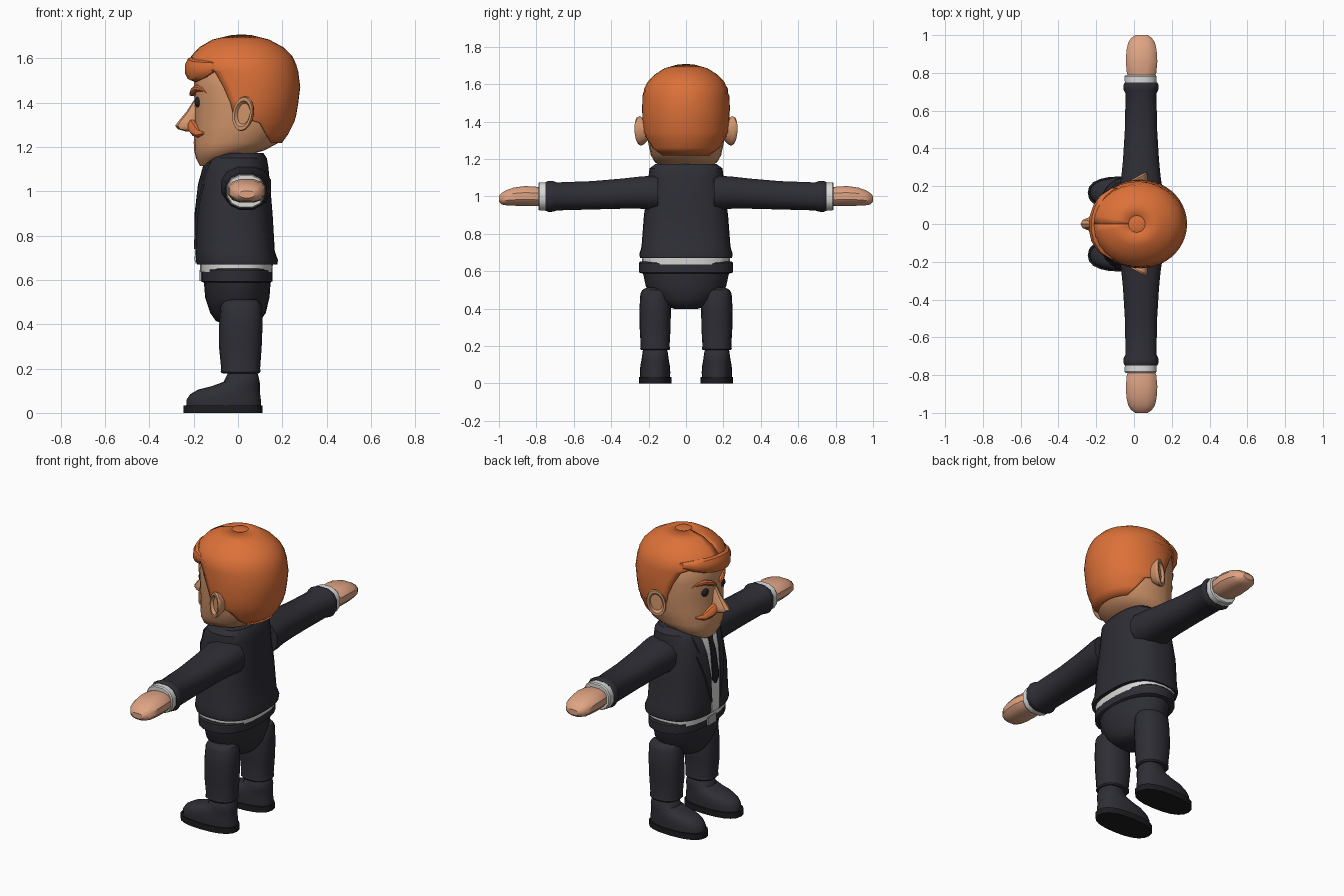
import bpy, bmesh, math
from mathutils import Vector, Matrix

def material(name, rgb):
    m = bpy.data.materials.new(name)
    m.diffuse_color = (*rgb, 1)
    return m

SUIT = material("suit charcoal", (0.027, 0.027, 0.036))
SOLE = material("sole black", (0.012, 0.012, 0.014))
WHITE = material("shirt white", (0.70, 0.70, 0.68))
HAND = material("hand skin", (0.74, 0.37, 0.23))
FACE = material("face skin", (0.66, 0.31, 0.15))
HAIR = material("ginger hair", (0.72, 0.165, 0.04))
EYE = material("eye black", (0.014, 0.015, 0.02))
BUCKLE = material("buckle grey", (0.40, 0.40, 0.40))

def finish(name, bm, mat, angle=35):
    bmesh.ops.recalc_face_normals(bm, faces=bm.faces)
    me = bpy.data.meshes.new(name)
    bm.to_mesh(me)
    bm.free()
    ob = bpy.data.objects.new(name, me)
    bpy.context.collection.objects.link(ob)
    me.materials.append(mat)
    bpy.ops.object.select_all(action='DESELECT')
    ob.select_set(True)
    bpy.context.view_layer.objects.active = ob
    bpy.ops.object.shade_smooth_by_angle(angle=math.radians(angle))
    return ob

def loft(name, rings, mat, closed=True, caps=True, angle=35):
    bm = bmesh.new()
    vs = [[bm.verts.new(p) for p in r] for r in rings]
    n = len(rings[0])
    for a, b in zip(vs, vs[1:]):
        for i in range(n if closed else n - 1):
            j = (i + 1) % n
            bm.faces.new((a[i], a[j], b[j], b[i]))
    if caps:
        bm.faces.new(vs[0])
        bm.faces.new(vs[-1])
    return finish(name, bm, mat, angle)

def spow(v, e):
    return math.copysign(abs(v) ** e, v)

def level(z, x0, x1, ry, cy=0, n=2, count=24):
    """Horizontal superellipse ring."""
    cx, rx = (x0 + x1) / 2, (x1 - x0) / 2
    ts = [2 * math.pi * i / count for i in range(count)]
    return [Vector((cx + rx * spow(math.cos(t), 2 / n),
                    cy + ry * spow(math.sin(t), 2 / n), z)) for t in ts]

def across(y, cx, cz, rx, rz, n=2, count=12):
    """Ring facing along y."""
    ts = [2 * math.pi * (i + 0.5) / count for i in range(count)]
    return [Vector((cx + rx * spow(math.cos(t), 2 / n), y,
                    cz + rz * spow(math.sin(t), 2 / n))) for t in ts]

# Jacket: z, front x, back x, half width
TORSO = [(.67, -.185, .178, .245), (.69, -.192, .18, .25), (.73, -.19, .166, .238),
         (.9, -.187, .156, .225), (1.03, -.172, .145, .205), (1.11, -.15, .137, .2),
         (1.15, -.125, .13, .195), (1.172, -.085, .115, .165)]
TN = 2.6
loft("jacket", [level(*r, n=TN, count=32) for r in TORSO], SUIT)
loft("shirt_hem", [level(.635, -.17, .155, .235, n=TN), level(.68, -.172, .158, .237, n=TN)], WHITE)

def front_x(y, z):
    for a, b in zip(TORSO, TORSO[1:]):
        if z <= b[0]:
            k = (z - a[0]) / (b[0] - a[0])
            x0, x1, ry = (a[i] + k * (b[i] - a[i]) for i in (1, 2, 3))
            return (x0 + x1) / 2 - (x1 - x0) / 2 * (1 - abs(y / ry) ** TN) ** (1 / TN)

def panel(name, rows, lift, mat):
    """Thin plate over the jacket front; rows are z, y from, y to."""
    rings = []
    for z, ya, yb in rows:
        ys = [ya + (yb - ya) * i / 6 for i in range(7)]
        rings.append([Vector((front_x(y, z) - lift, y, z)) for y in ys]
                     + [Vector((front_x(y, z) + .01, y, z)) for y in reversed(ys)])
    loft(name, rings, mat)

panel("shirt_front", [(.675, -.035, .035), (.69, -.035, .035), (.73, -.036, .036), (.9, -.045, .045),
                      (1.03, -.06, .06), (1.11, -.07, .07), (1.15, -.075, .075), (1.17, -.08, .08)],
      .004, WHITE)
panel("tie", [(.84, -.004, .004), (.87, -.03, .03), (.9, -.029, .029), (1.03, -.022, .022),
              (1.09, -.016, .016), (1.11, -.026, .026), (1.15, -.03, .03)], .009, EYE)
for s in (1, -1):
    panel("lapel", [(.74, s * .036, s * .04), (.9, s * .043, s * .085), (1.03, s * .056, s * .125),
                    (1.05, s * .058, s * .105), (1.11, s * .068, s * .12),
                    (1.16, s * .078, s * .11)], .009, SUIT)

# Hips, belt and buckle
loft("hips", [level(.398, -.06, .07, .06), level(.415, -.10, .10, .11), level(.45, -.125, .125, .165),
              level(.52, -.148, .142, .215), level(.6, -.155, .148, .232)], SUIT)
loft("belt", [level(.588, -.155, .147, .235, n=2.4), level(.594, -.167, .155, .25, n=2.4),
              level(.645, -.167, .155, .252, n=2.4), level(.652, -.158, .15, .245, n=2.4)], SUIT)
bm = bmesh.new()
bmesh.ops.create_cube(bm, size=1, matrix=Matrix.Translation((-.166, 0, .62))
                      @ Matrix.Diagonal((.016, .075, .05, 1)))
finish("belt_buckle", bm, BUCKLE)

for s in (1, -1):
    # Legs and shoes
    cy = s * .165
    loft("leg", [level(z, a, b, r, cy, 2.3, 16) for z, a, b, r in
                 [(.178, -.07, .095, .075), (.185, -.078, .102, .08), (.2, -.076, .1, .077),
                  (.3, -.086, .107, .083), (.4, -.085, .111, .084), (.48, -.078, .108, .079),
                  (.5, -.07, .1, .068), (.512, -.05, .08, .045)]], SUIT)
    loft("shoe", [level(z, a, b, r, cy, 2.3, 20) for z, a, b, r in
                  [(.03, -.234, .104, .08), (.06, -.232, .103, .081), (.085, -.215, .1, .08),
                   (.105, -.18, .1, .077), (.12, -.12, .099, .074), (.14, -.065, .098, .071),
                   (.175, -.048, .09, .066), (.185, -.04, .082, .058)]], SUIT)
    loft("sole", [level(z, -.245, .11, .087, cy, 2.4, 20) for z in (0, .034)], SOLE)

    # Sleeves, cuffs and hands
    loft("sleeve", [across(s * y, .037, z, a, b, 2.4) for y, z, a, b in
                    [(.15, 1.02, .115, .095), (.2, 1.02, .115, .092), (.25, 1.02, .107, .088),
                     (.34, 1.015, .098, .083), (.5, 1.006, .088, .078), (.69, 1, .084, .077),
                     (.71, 1, .094, .084), (.735, 1, .096, .086), (.75, 1, .088, .079)]], SUIT)
    loft("shirt_cuff", [across(s * y, .035, 1, a, b, 2.4) for y, a, b in
                        [(.74, .086, .077), (.782, .087, .078), (.789, .082, .073)]], WHITE)
    loft("hand", [across(s * y, .04, z, a, b, 2.5) for y, z, a, b in
                  [(.78, 1.0, .072, .05), (.80, 1.0, .08, .053), (.86, 1.002, .086, .055),
                   (.92, .999, .082, .05), (.96, .993, .073, .042), (.985, .988, .056, .032),
                   (1.0, .986, .034, .016)]], HAND)

    # Ears: dished discs tilted outward at the back
    tilt = Matrix.Translation((.035, s * .222, 1.35)) @ Matrix.Rotation(s * math.radians(28), 4, 'Z') \
        @ Matrix.Rotation(math.radians(12), 4, 'Y')
    loft("ear", [[tilt @ p for p in across(s * y, 0, 0, .052 * k, .08 * k, count=16)]
                 for y, k in [(-.02, .6), (.012, .92), (.025, 1), (.034, .95), (.034, .75), (.02, .6)]],
         FACE)

    # Eyes, eyebrows and moustache halves
    bm = bmesh.new()
    bmesh.ops.create_uvsphere(bm, u_segments=14, v_segments=8, radius=1,
                              matrix=Matrix.Translation((-.177, s * .078, 1.403))
                              @ Matrix.Diagonal((.02, .026, .025, 1)))
    finish("eye", bm, EYE)
    loft("eyebrow", [across(s * y, x, z, .013, r, count=8) for x, y, z, r in
                     [(-.207, .025, 1.437, .008), (-.203, .05, 1.452, .016), (-.185, .09, 1.466, .015),
                      (-.155, .13, 1.46, .012), (-.125, .158, 1.438, .004)]], HAIR)
    loft("moustache", [across(s * y, x, z, a, r, count=8) for x, y, z, a, r in
                       [(-.205, 0, 1.292, .018, .016), (-.207, .03, 1.293, .022, .032),
                        (-.196, .06, 1.278, .022, .03), (-.177, .095, 1.26, .018, .018),
                        (-.15, .13, 1.262, .01, .005)]], HAIR)

# Head and nose
loft("head", [level(*r, n=2.2) for r in
              [(1.115, -.172, -.11, .06), (1.15, -.19, .0, .125), (1.185, -.198, .12, .168),
               (1.22, -.2, .185, .188), (1.3, -.195, .232, .205), (1.38, -.195, .25, .215),
               (1.47, -.2, .26, .22), (1.55, -.195, .25, .212), (1.62, -.15, .2, .16)]], FACE)
loft("nose", [level(*r, count=10) for r in
              [(1.27, -.235, -.16, .028), (1.28, -.27, -.16, .035), (1.295, -.284, -.16, .036),
               (1.315, -.27, -.16, .034), (1.36, -.232, -.16, .024), (1.41, -.2, -.16, .016)]], FACE)

# Hair shell: each row wraps from the back forward to the hairline x
rows = [(1.218, -.2, .198, .19, .15), (1.26, -.2, .228, .208, .125), (1.31, -.2, .253, .221, .095),
        (1.34, -.2, .262, .227, -.02), (1.4, -.205, .272, .232, -.035), (1.47, -.215, .281, .235, -.065),
        (1.54, -.225, .272, .232, -.105), (1.575, -.226, .262, .225, -.2),
        (1.61, -.212, .245, .207, -.212), (1.65, -.175, .205, .17, -.175),
        (1.685, -.115, .14, .115, -.115), (1.705, -.03, .06, .045, -.03)]
shell = []
for z, x0, x1, ry, edge in rows:
    cx, rx = (x0 + x1) / 2, (x1 - x0) / 2
    a = math.acos(max(-1, min(1, (edge - cx) / rx)))
    ts = [a * (i / 14 - 1) for i in range(29)]
    shell.append([Vector((cx + rx * math.cos(t), ry * math.sin(t), z)) for t in ts])
bm_cap = loft("hair", shell, HAIR, closed=False, caps=False)
sol = bm_cap.modifiers.new("thickness", 'SOLIDIFY')
sol.thickness, sol.offset = .02, -1
loft("hair_crown", [level(1.66, -.14, .17, .14), level(1.703, -.03, .06, .045),
                    level(1.707, -.005, .035, .02)], HAIR)

# Swept fringe, lower toward one side
loft("fringe", [across(y, x, z, a, b, 2.2, 10) for y, x, z, a, b in
                [(-.19, -.1, 1.565, .02, .018), (-.15, -.155, 1.55, .035, .04),
                 (-.09, -.19, 1.545, .038, .052), (-.03, -.203, 1.552, .038, .055),
                 (.04, -.2, 1.56, .037, .05), (.1, -.182, 1.568, .035, .042),
                 (.15, -.15, 1.575, .03, .032), (.19, -.1, 1.58, .02, .015)]], HAIR)
